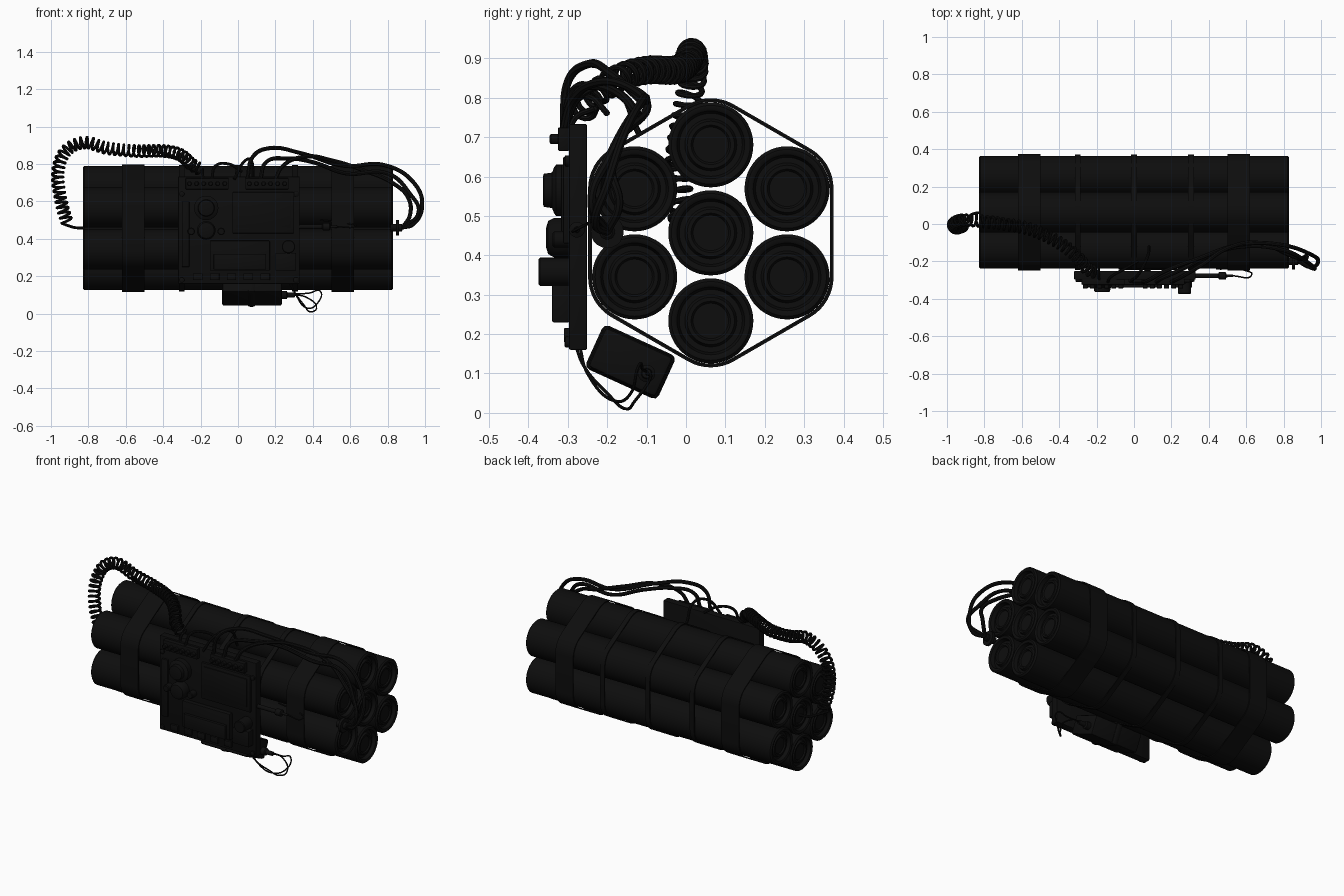
import bpy, bmesh
from math import sin, cos, pi, radians
from mathutils import Vector, Matrix

if "Cube" in bpy.data.objects:
    bpy.data.objects.remove(bpy.data.objects["Cube"], do_unlink=True)

black = bpy.data.materials.new("matte black")
black.use_nodes = True
black.diffuse_color = (0.004, 0.004, 0.004, 1)
black.node_tree.nodes["Principled BSDF"].inputs["Base Color"].default_value = black.diffuse_color

CY, CZ, SPACING, R = 0.063, 0.457, 0.2235, 0.108
HEX = [(CY + SPACING * cos(radians(90 + 60 * k)), CZ + SPACING * sin(radians(90 + 60 * k)))
       for k in range(6)]


def finish(name, mesh, smooth=True):
    obj = bpy.data.objects.new(name, mesh)
    bpy.context.collection.objects.link(obj)
    mesh.materials.clear()
    mesh.materials.append(black)
    if smooth:
        bpy.ops.object.select_all(action="DESELECT")
        obj.select_set(True)
        bpy.context.view_layer.objects.active = obj
        bpy.ops.object.shade_smooth_by_angle(angle=radians(35))
    return obj


def from_bmesh(name, bm, smooth=True):
    bmesh.ops.recalc_face_normals(bm, faces=bm.faces)
    mesh = bpy.data.meshes.new(name)
    bm.to_mesh(mesh)
    bm.free()
    return finish(name, mesh, smooth)


def box(name, x, y, z, bevel=0.004, tilt=0):
    """Box from (min, max) ranges, optionally tilted about its own x axis."""
    size = [b - a for a, b in (x, y, z)]
    mid = Vector([(a + b) / 2 for a, b in (x, y, z)])
    bm = bmesh.new()
    bmesh.ops.create_cube(bm, size=1)
    bmesh.ops.scale(bm, vec=size, verts=bm.verts)
    bmesh.ops.bevel(bm, geom=bm.edges[:], offset=bevel, segments=2, affect="EDGES", profile=0.5)
    bmesh.ops.transform(bm, matrix=Matrix.Translation(mid) @ Matrix.Rotation(tilt, 4, "X"), verts=bm.verts)
    return from_bmesh(name, bm)


def lathe(name, profile, origin, axis, steps=32):
    """Spin (distance, radius) pairs about an axis through origin."""
    bm = bmesh.new()
    turn = Vector((0, 0, 1)).rotation_difference(Vector(axis)).to_matrix().to_4x4()
    place = Matrix.Translation(origin) @ turn
    rings = [[bm.verts.new(place @ Vector((r * cos(2 * pi * i / steps), r * sin(2 * pi * i / steps), d)))
              for i in range(steps)] for d, r in profile]
    for a, b in zip(rings, rings[1:]):
        for i in range(steps):
            j = (i + 1) % steps
            bm.faces.new((a[i], a[j], b[j], b[i]))
    bm.faces.new(rings[0])
    bm.faces.new(rings[-1])
    return from_bmesh(name, bm)


def cable(name, points, radius, kind="BEZIER"):
    curve = bpy.data.curves.new(name, "CURVE")
    curve.dimensions = "3D"
    curve.bevel_depth = radius
    curve.bevel_resolution = 2
    curve.resolution_u = 8
    curve.use_fill_caps = True
    spline = curve.splines.new(kind)
    if kind == "BEZIER":
        spline.bezier_points.add(len(points) - 1)
        for p, co in zip(spline.bezier_points, points):
            p.co = co
            p.handle_left_type = p.handle_right_type = "AUTO"
    else:
        spline.points.add(len(points) - 1)
        for p, co in zip(spline.points, points):
            p.co = (*co, 1)
    temp = bpy.data.objects.new(name + "_path", curve)
    bpy.context.collection.objects.link(temp)
    graph = bpy.context.evaluated_depsgraph_get()
    mesh = bpy.data.meshes.new_from_object(temp.evaluated_get(graph))
    bpy.data.objects.remove(temp, do_unlink=True)
    return finish(name, mesh)


# Seven tubes with recessed, ringed ends
half = [(0.81, 0.03), (0.81, 0.045), (0.818, 0.05), (0.818, 0.06), (0.805, 0.066),
        (0.805, 0.08), (0.826, 0.086), (0.83, 0.092), (0.83, 0.1), (0.822, R)]
for n, (y, z) in enumerate(HEX + [(CY, CZ)]):
    lathe(f"tube_{n + 1}", [(-d, r) for d, r in half] + half[::-1], (0, y, z), (1, 0, 0), 48)


# Straps: rounded hexagon shells around the bundle
def strap(name, x0, x1, r_out):
    bm = bmesh.new()
    loops = []
    for x, r in ((x0, r_out), (x1, r_out), (x1, r_out - 0.006), (x0, r_out - 0.006)):
        loops.append([bm.verts.new((x, y + r * cos(a), z + r * sin(a)))
                      for k, (y, z) in enumerate(HEX)
                      for a in [radians(60 + 60 * k + 7.5 * s) for s in range(9)]])
    for a, b in zip(loops, loops[1:] + loops[:1]):
        for i in range(len(a)):
            j = (i + 1) % len(a)
            bm.faces.new((a[i], a[j], b[j], b[i]))
    from_bmesh(name, bm)


for side, s in (("left", 1), ("right", -1)):
    strap(f"wide_strap_{side}", s * 0.56 - 0.06, s * 0.56 + 0.06, 0.118)
for n, x in enumerate((-0.3, 0, 0.305)):
    strap(f"thin_strap_{n + 1}", x - 0.015, x + 0.015, 0.1145)

# Circuit board with its plates and blocks
box("board", (-0.32, 0.33), (-0.297, -0.251), (0.16, 0.733))
box("display_block", (-0.03, 0.3), (-0.312, -0.295), (0.43, 0.65))
box("display_screen", (-0.01, 0.28), (-0.317, -0.31), (0.46, 0.63), 0.002)
box("lower_module", (-0.15, 0.17), (-0.325, -0.295), (0.23, 0.39))
box("lower_module_cap", (-0.13, 0.15), (-0.34, -0.32), (0.235, 0.32))
box("side_module", (0.2, 0.31), (-0.34, -0.295), (0.23, 0.325))
box("left_strip", (-0.3, -0.26), (-0.31, -0.295), (0.25, 0.6))
for name, x0, count in (("right", -0.28, 6), ("left", 0.04, 6)):
    box(f"terminal_rail_{name}", (x0, x0 + 0.23), (-0.325, -0.295), (0.665, 0.725))
    for i in range(count):
        x = x0 + 0.02 + i * 0.038
        lathe(f"terminal_{name}_{i + 1}", [(0, 0.013), (0.02, 0.013), (0.023, 0.009)],
              (x, -0.323, 0.695), (0, -1, 0), 12)
for i in range(5):
    box(f"chip_{i + 1}", (-0.24 + i * 0.09, -0.19 + i * 0.09), (-0.31, -0.295), (0.18, 0.215), 0.002)
for x in (-0.3, 0.31):
    for z in (0.18, 0.64):
        lathe("board_screw", [(0, 0.014), (0.01, 0.014), (0.013, 0.009)], (x, -0.296, z), (0, -1, 0), 12)

# Round dials and knob
lathe("upper_dial", [(0, 0.065), (0.035, 0.065), (0.04, 0.058), (0.045, 0.045), (0.066, 0.042), (0.068, 0.036)],
      (-0.17, -0.295, 0.565), (0, -1, 0))
lathe("lower_dial", [(0, 0.05), (0.04, 0.05), (0.055, 0.042), (0.06, 0.025)], (-0.17, -0.295, 0.445), (0, -1, 0))
lathe("knob", [(0, 0.036), (0.075, 0.036), (0.079, 0.032)], (0.27, -0.295, 0.358), (0, -1, 0), 24)
for x in (-0.25, -0.09):
    lathe("small_can", [(0, 0.02), (0.04, 0.02), (0.044, 0.016)], (x, -0.295, 0.44), (0, -1, 0), 16)

# Tilted box under the board with its clip, plug and thin leads
TILT = radians(-24.5)
box("lower_box", (-0.085, 0.235), (-0.236, -0.046), (0.073, 0.185), 0.012, TILT)
box("lower_box_clip", (0.05, 0.095), (-0.242, -0.04), (0.068, 0.19), 0.014, TILT)
lathe("lower_plug", [(0, 0.022), (0.03, 0.022), (0.035, 0.014), (0.075, 0.012)], (0.23, -0.1, 0.1), (1, 0, 0), 16)
cable("thin_lead_1", [(0.3, -0.1, 0.1), (0.36, -0.09, 0.09), (0.42, -0.13, 0.03), (0.39, -0.15, 0.01),
                      (0.35, -0.2, 0.05), (0.3, -0.26, 0.12), (0.27, -0.28, 0.17)], 0.004)
cable("thin_lead_2", [(0.3, -0.1, 0.105), (0.38, -0.11, 0.11), (0.44, -0.12, 0.12), (0.42, -0.14, 0.05),
                      (0.37, -0.18, 0.03), (0.31, -0.25, 0.1), (0.28, -0.27, 0.17)], 0.004)

# Probe beside the board
lathe("probe", [(0, 0.012), (0.12, 0.012), (0.125, 0.02), (0.16, 0.02), (0.165, 0.008), (0.2, 0.006)],
      (0.33, -0.277, 0.465), (1, 0, 0), 16)
cable("probe_lead", [(0.52, -0.277, 0.465), (0.63, -0.27, 0.47), (0.6, -0.25, 0.48), (0.44, -0.24, 0.5)], 0.004)

# Wires arching from the board to the plug on the left end
plug = (0.88, -0.2, 0.46)
lathe("end_plug_flange", [(0, 0.042), (0.015, 0.042)], (0.845, -0.2, 0.46), (1, 0, 0), 20)
lathe("end_plug", [(0, 0.02), (0.06, 0.02), (0.065, 0.014)], (0.815, -0.2, 0.46), (1, 0, 0), 16)
cable("wire_1", [(0.05, -0.31, 0.72), (0.08, -0.3, 0.84), (0.17, -0.25, 0.885), (0.33, -0.19, 0.86),
                 (0.57, -0.11, 0.79), (0.78, -0.11, 0.795), (0.94, -0.16, 0.7), (0.985, -0.2, 0.58),
                 (0.94, -0.23, 0.48), plug], 0.011)
cable("wire_2", [(0.12, -0.31, 0.72), (0.15, -0.29, 0.81), (0.26, -0.24, 0.83), (0.4, -0.17, 0.81),
                 (0.58, -0.12, 0.75), (0.8, -0.14, 0.75), (0.92, -0.2, 0.64), (0.965, -0.24, 0.54), plug], 0.011)
cable("wire_3", [(0.2, -0.31, 0.72), (0.24, -0.29, 0.79), (0.36, -0.22, 0.84), (0.5, -0.13, 0.82),
                 (0.66, -0.1, 0.77), (0.84, -0.17, 0.69), (0.91, -0.19, 0.62), (0.92, -0.17, 0.53), plug], 0.011)
cable("board_jumper_1", [(-0.14, -0.31, 0.72), (-0.12, -0.28, 0.79), (-0.05, -0.24, 0.8), (0.02, -0.2, 0.76)], 0.008)
cable("board_jumper_2", [(-0.02, -0.31, 0.72), (0.03, -0.26, 0.81), (0.07, -0.18, 0.82), (0.08, -0.12, 0.71)], 0.008)

# Coiled cable from the board over to the right end of the middle tube
path = [Vector(p) for p in (
    (-0.2, -0.26, 0.77), (-0.25, -0.24, 0.8), (-0.31, -0.17, 0.85), (-0.4, -0.1, 0.87), (-0.55, -0.03, 0.87),
    (-0.7, 0.0, 0.885), (-0.82, 0.015, 0.915), (-0.92, 0.02, 0.87), (-0.963, 0.0, 0.76),
    (-0.95, -0.02, 0.62), (-0.915, -0.01, 0.49))]


def along(t):
    """Smooth point on the path, t in 0..1."""
    f = min(t, 0.99999) * (len(path) - 1)
    i = int(f)
    u = f - i
    a, b, c, d = (path[max(0, min(k, len(path) - 1))] for k in range(i - 1, i + 3))
    return 0.5 * (2 * b + (c - a) * u + (2 * a - 5 * b + 4 * c - d) * u ** 2 + (3 * b - a - 3 * c + d) * u ** 3)


samples = [along(i / 400) for i in range(401)]
length = sum((q - p).length for p, q in zip(samples, samples[1:]))
coil, run, up = [], 0.0, Vector((0, 1, 0.3))
PITCH, STEPS = 0.029, 14
for p, q in zip(samples, samples[1:]):
    seg = (q - p).length
    tangent = (q - p).normalized()
    up = (up - tangent * up.dot(tangent)).normalized()
    side = tangent.cross(up)
    while len(coil) * PITCH / STEPS < run + seg:
        d = len(coil) * PITCH / STEPS
        a = 2 * pi * len(coil) / STEPS
        coil.append(p.lerp(q, (d - run) / seg) + 0.03 * (up * cos(a) + side * sin(a)))
    run += seg
cable("coiled_cable", coil, 0.0075, "POLY")
cable("coil_tail", [coil[-1], (-0.9, 0.02, 0.468), (-0.87, 0.05, 0.46), (-0.8, CY, CZ)], 0.0075)
cable("coil_root", [coil[0], (-0.19, -0.28, 0.75), (-0.18, -0.3, 0.7)], 0.0075)
